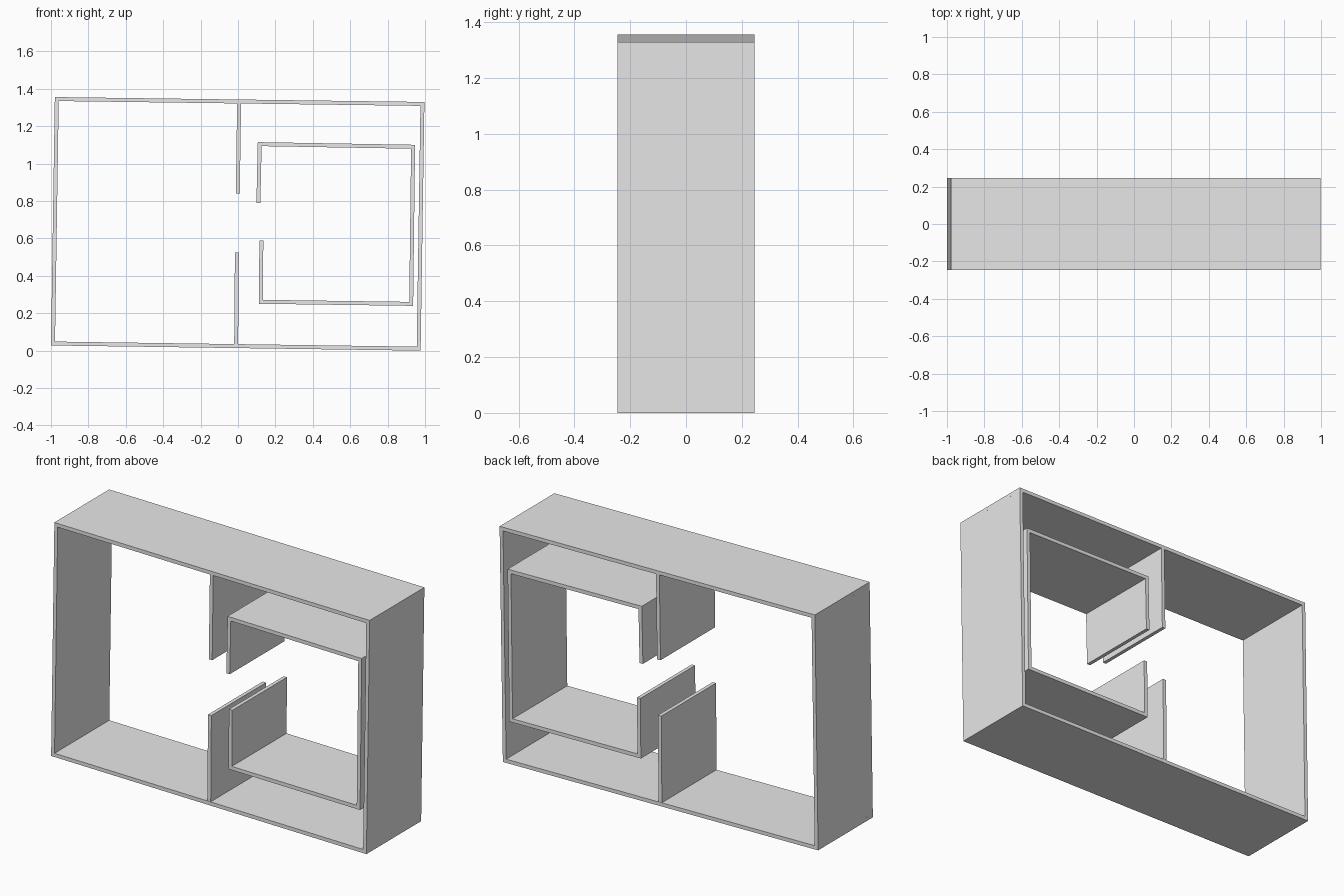
import bpy
import bmesh
from mathutils import Vector

cube = bpy.data.objects.get("Cube")
if cube:
    bpy.data.objects.remove(cube, do_unlink=True)

THICK = 0.021
DEPTH = 0.49

grey = bpy.data.materials.new("plain grey")
grey.use_nodes = True
grey.diffuse_color = (0.8, 0.8, 0.8, 1)
grey.node_tree.nodes["Principled BSDF"].inputs["Base Color"].default_value = (0.8, 0.8, 0.8, 1)


def wall(name, start, end, grow_start=0.0, grow_end=0.0):
    """Flat wall along a centre line in the xz plane, extruded through the depth."""
    a, b = Vector((start[0], 0, start[1])), Vector((end[0], 0, end[1]))
    along = (b - a).normalized()
    a, b = a - along * grow_start, b + along * grow_end
    side = Vector((-along.z, 0, along.x)) * THICK / 2
    front = Vector((0, -DEPTH / 2, 0))
    bm = bmesh.new()
    face = bm.faces.new([bm.verts.new(p + front) for p in (a - side, b - side, b + side, a + side)])
    grown = bmesh.ops.extrude_face_region(bm, geom=[face])["geom"]
    verts = [v for v in grown if isinstance(v, bmesh.types.BMVert)]
    bmesh.ops.translate(bm, verts=verts, vec=(0, DEPTH, 0))
    bmesh.ops.recalc_face_normals(bm, faces=bm.faces)
    mesh = bpy.data.meshes.new(name)
    bm.to_mesh(mesh)
    bm.free()
    mesh.materials.append(grey)
    obj = bpy.data.objects.new(name, mesh)
    bpy.context.collection.objects.link(obj)


HALF = THICK / 2

# Outer frame: long walls cover the corners, side walls butt between them
top_right_side, top_left_side = (-0.969, 1.345), (0.986, 1.319)
low_right_side, low_left_side = (-0.989, 0.038), (0.966, 0.0105)
wall("outer_top", top_right_side, top_left_side, HALF, HALF)
wall("outer_bottom", low_right_side, low_left_side, HALF, HALF)
wall("outer_right_side", low_right_side, top_right_side, -HALF, -HALF)
wall("outer_left_side", low_left_side, top_left_side, -HALF, -HALF)

# Central divider with an opening
wall("divider_upper", (-0.001, 0.84), (0.006, 1.332), 0, -HALF)
wall("divider_lower", (-0.01, 0.025), (-0.006, 0.525), -HALF, 0)

# Inner chamber with an opening facing the divider
inner_top_a, inner_top_b = (0.116, 1.104), (0.936, 1.09)
inner_low_a, inner_low_b = (0.122, 0.261), (0.926, 0.25)
wall("inner_top", inner_top_a, inner_top_b, HALF, HALF)
wall("inner_bottom", inner_low_a, inner_low_b, HALF, HALF)
wall("inner_left_side", inner_low_b, inner_top_b, -HALF, -HALF)
wall("inner_opening_upper", (0.109, 0.79), inner_top_a, 0, -HALF)
wall("inner_opening_lower", inner_low_a, (0.125, 0.59), -HALF, 0)
